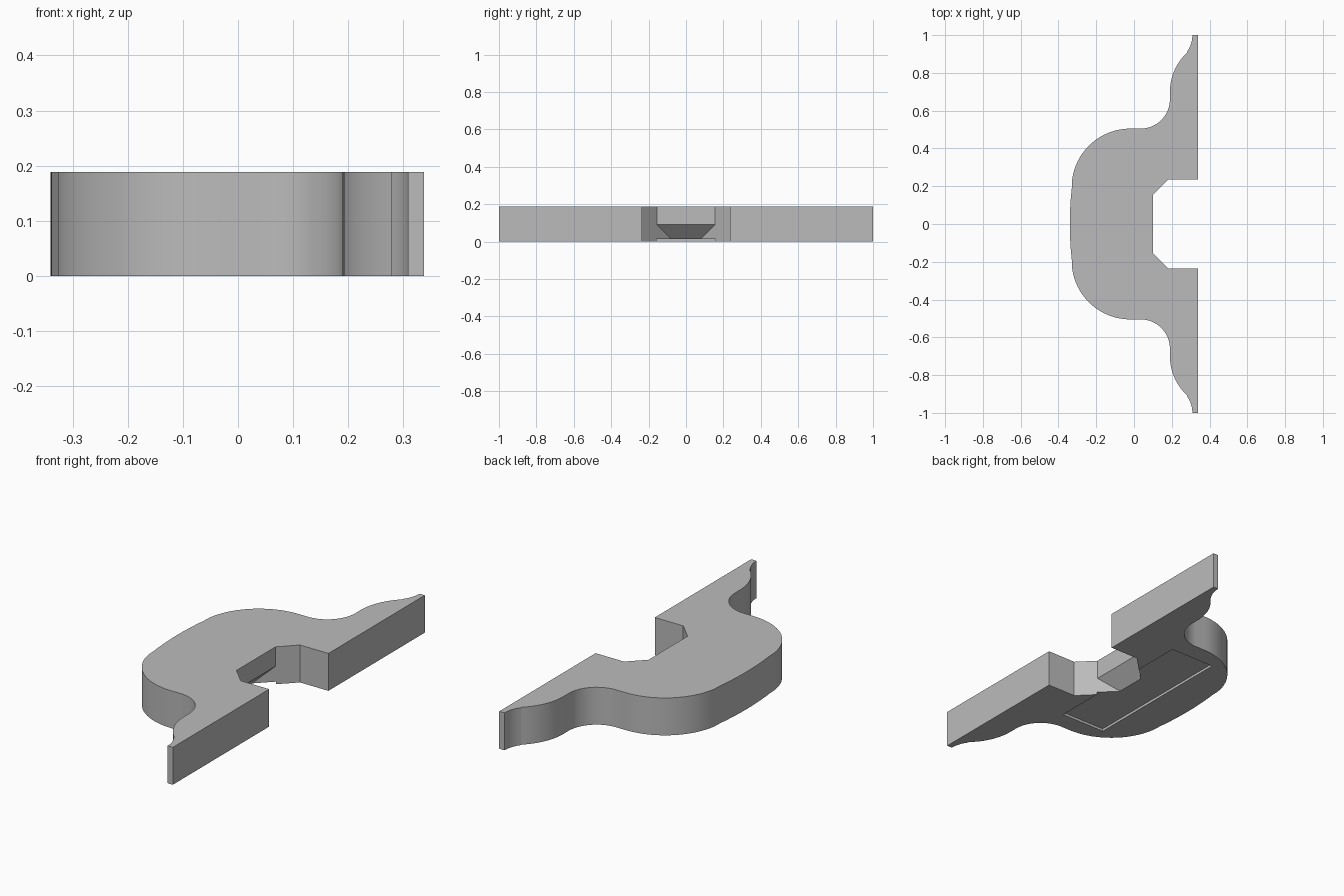
import bpy, bmesh
from math import cos, sin, radians

if "Cube" in bpy.data.objects:
    bpy.data.objects.remove(bpy.data.objects["Cube"])

HEIGHT = 0.188

grey = bpy.data.materials.new("plain_grey")
grey.use_nodes = True
colour = (0.5, 0.5, 0.5, 1)
grey.diffuse_color = colour
grey.node_tree.nodes["Principled BSDF"].inputs["Base Color"].default_value = colour


def arc(cx, cy, r, start, end, steps):
    """Points on an arc, angles in degrees."""
    angles = [radians(start + (end - start) * i / steps) for i in range(steps + 1)]
    return [(cx + r * cos(a), cy + r * sin(a)) for a in angles]


def prism(name, outline, bottom, top):
    """Extrude a plan outline; top may be a height or a function of x."""
    bm = bmesh.new()
    n = len(outline)
    low = [bm.verts.new((x, y, bottom)) for x, y in outline]
    high = [bm.verts.new((x, y, top(x) if callable(top) else top)) for x, y in outline]
    bm.faces.new(low)
    bm.faces.new(high)
    for i in range(n):
        j = (i + 1) % n
        bm.faces.new((low[i], low[j], high[j], high[i]))
    bmesh.ops.recalc_face_normals(bm, faces=bm.faces)
    mesh = bpy.data.meshes.new(name)
    bm.to_mesh(mesh)
    bm.free()
    mesh.materials.append(grey)
    obj = bpy.data.objects.new(name, mesh)
    bpy.context.collection.objects.link(obj)
    return obj


def mirrored(half):
    """Close a half outline by reflecting it across y = 0."""
    return half + [(x, -y) for x, y in reversed(half) if abs(y) > 1e-5]


# Half outline from the notch, along the flat edge, round the curved side
half = [(0.10, 0.155), (0.18, 0.235), (0.338, 0.235), (0.338, 1.0)]
half += arc(0.159, 1.0, 0.15, 0, -37, 6)              # flared tip
half += arc(0.47, 0.70, 0.28, 132, 180, 12)           # hollow shoulder
half += arc(0.035, 0.66, 0.155, 0, -90, 16)           # inner curve
half += arc(-0.02, 0.195, 0.31, 90, 172, 18)          # rounded corner
half += arc(1.37, 0.0, 1.71, 172, 180, 6)[1:]         # bowed end
body = prism("bracket_body", mirrored(half), 0.0, HEIGHT)

# Undercut that continues the notch below a sloping ceiling
undercut = prism("undercut_cutter", mirrored([(0.12, 0.175), (0.01, 0.065)]),
                 -0.05, lambda x: x - 0.01)
# Shallow rectangular recess on the underside
recess = prism("recess_cutter", mirrored([(0.102, 0.41), (-0.147, 0.41)]), -0.05, 0.013)

bpy.context.view_layer.objects.active = body
for cutter in (undercut, recess):
    cutter.hide_render = True
    mod = body.modifiers.new(cutter.name, "BOOLEAN")
    mod.operation = "DIFFERENCE"
    mod.solver = "EXACT"
    mod.object = cutter
    bpy.ops.object.modifier_apply(modifier=mod.name)
    bpy.data.objects.remove(cutter)

# Smooth curved walls, crisp edges
bpy.ops.object.select_all(action="DESELECT")
body.select_set(True)
bpy.ops.object.shade_smooth_by_angle(angle=radians(30))
